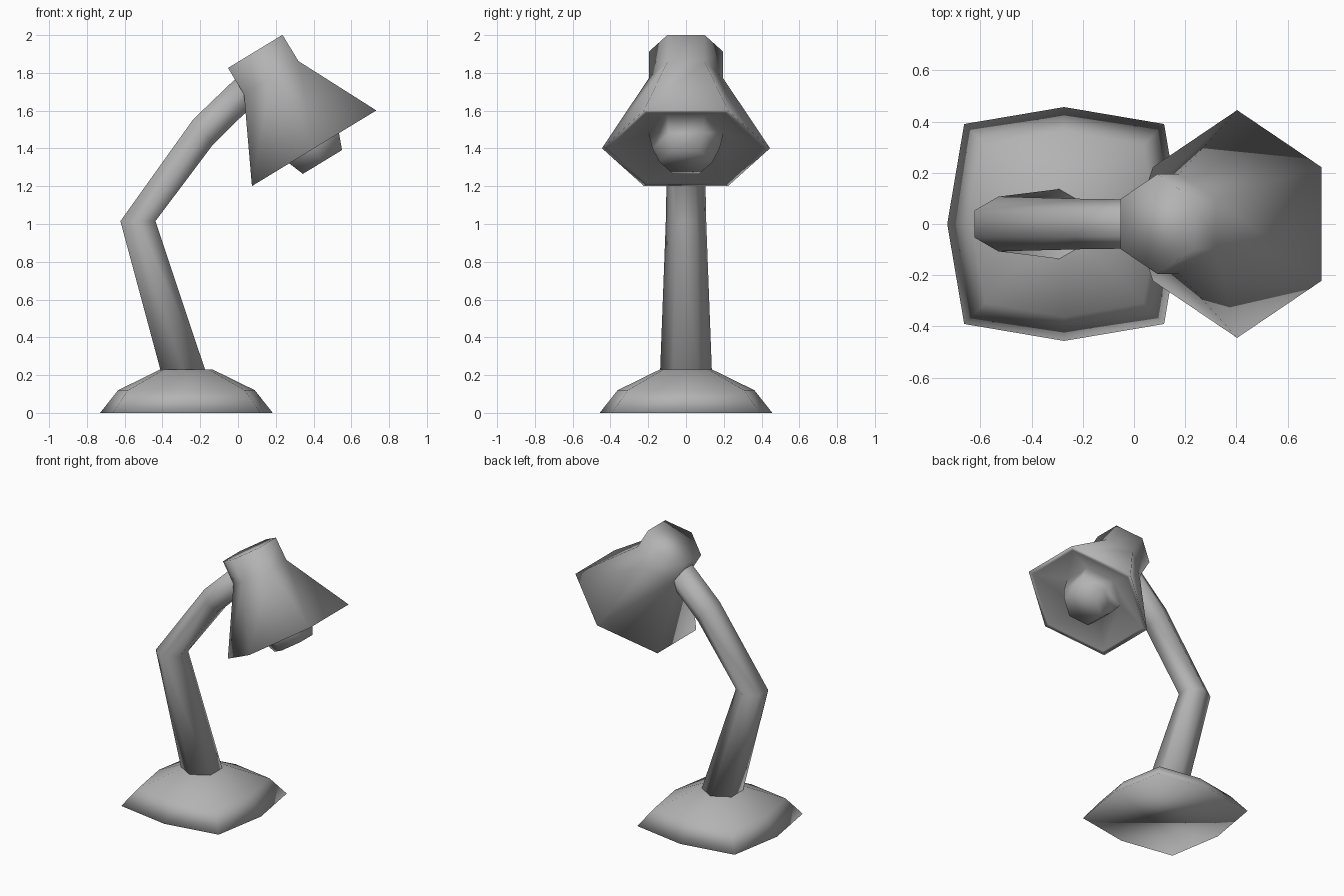
import bpy, bmesh
from math import sin, cos, pi, radians
from mathutils import Vector

if "Cube" in bpy.data.objects:
    bpy.data.objects.remove(bpy.data.objects["Cube"])

HEX = [(sin(i * pi / 3), cos(i * pi / 3)) for i in range(6)]   # points on +-y
K = 0.855                                                      # rounded square
SQUIRCLE = [(1, 0), (K, K), (0, 1), (-K, K), (-1, 0), (-K, -K), (0, -1), (K, -K)]

grey = bpy.data.materials.new("dark_grey")
grey.diffuse_color = (0.45, 0.45, 0.45, 1)
grey.use_nodes = True
grey.node_tree.nodes["Principled BSDF"].inputs["Base Color"].default_value = grey.diffuse_color


def loft(name, section, rings):
    """Skin rings of (x, z, radius, tilt about y in degrees), capped and smooth."""
    bm = bmesh.new()
    loops = []
    for x, z, r, tilt in rings:
        t = radians(tilt)
        loops.append([bm.verts.new(Vector((x + r * u * cos(t), r * v, z + r * u * sin(t))))
                      for u, v in section])
    n = len(section)
    for a, b in zip(loops, loops[1:]):
        for i in range(n):
            j = (i + 1) % n
            bm.faces.new((a[i], a[j], b[j], b[i]))
    bm.faces.new(loops[0][::-1])
    bm.faces.new(loops[-1])
    bmesh.ops.recalc_face_normals(bm, faces=bm.faces)
    for f in bm.faces:
        f.smooth = True
    me = bpy.data.meshes.new(name)
    bm.to_mesh(me)
    bm.free()
    me.materials.append(grey)
    ob = bpy.data.objects.new(name, me)
    bpy.context.collection.objects.link(ob)
    return ob


# Domed foot with a flat underside
loft("base", SQUIRCLE,
     [(-0.273, 0, 0.457, 0), (-0.273, 0.12, 0.362, 0), (-0.273, 0.23, 0.138, 0)])

# Bent six-sided arm
loft("arm", HEX,
     [(-0.29, 0.22, 0.137, 0), (-0.53, 1.015, 0.107, 0),
      (-0.185, 1.487, 0.098, -52), (0.07, 1.735, 0.095, -47)])

# Tilted six-sided shade: neck, flare, rim, recessed inside and bulb.
# s runs along the shade axis from the centre of the rim.
TILT = 31.3
AX = Vector((sin(radians(TILT)), 0, -cos(radians(TILT))))
shade = []
for s, r in [(-0.60, 0.195), (-0.437, 0.195), (0.0, 0.445), (0.0, 0.412),
             (-0.10, 0.20), (0.0, 0.178), (0.085, 0.14)]:
    c = Vector((0.403, 0, 1.401)) + AX * s
    shade.append((c.x, c.z, r, TILT))
loft("shade_and_bulb", HEX, shade)
